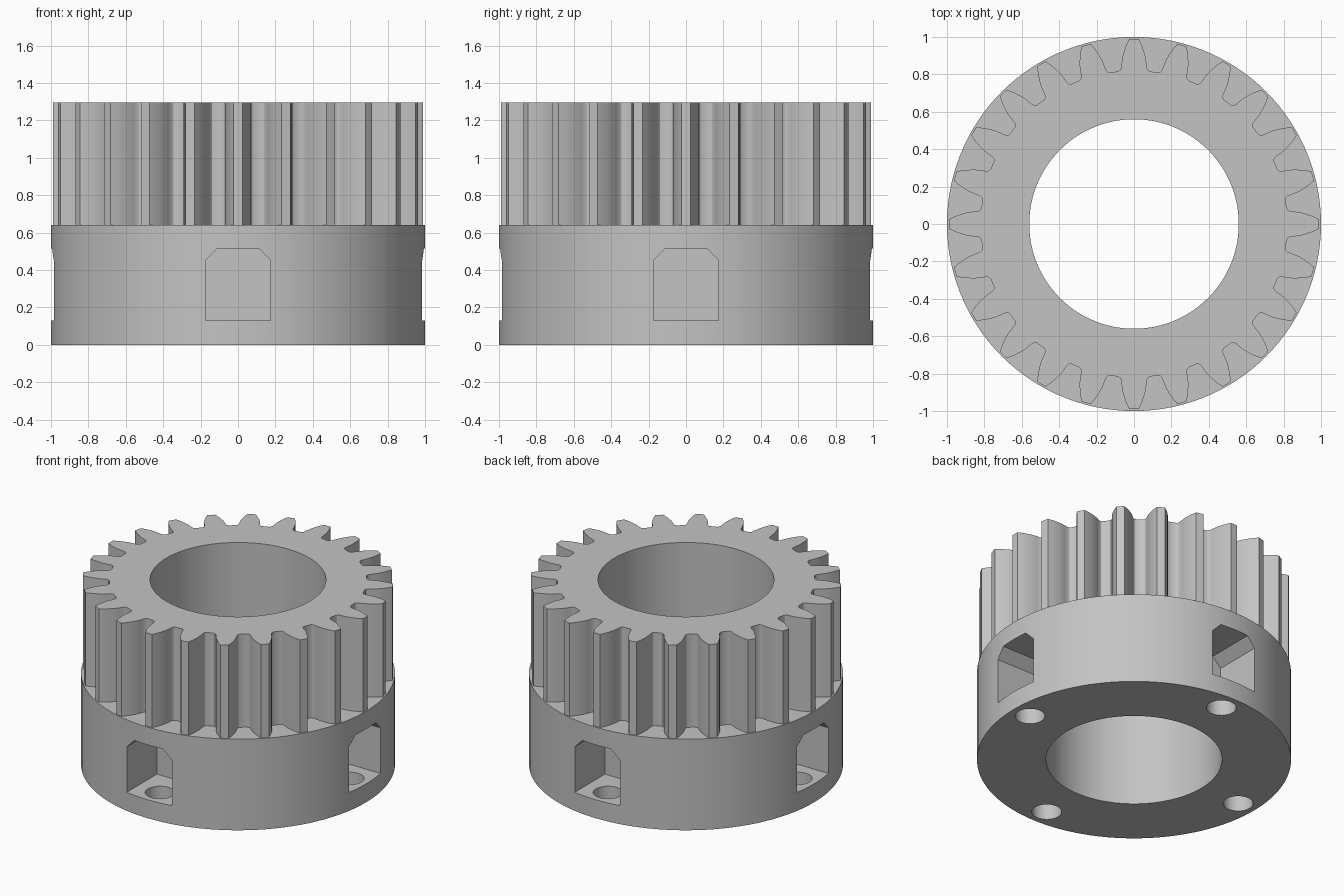
import bpy
import bmesh
from math import cos, sin, pi, radians
from mathutils import Matrix, Vector

BORE, SPLIT, TOP = 0.56, 0.64, 1.295
TEETH = 24
SIDES = 4

cube = bpy.data.objects.get("Cube")
if cube:
    bpy.data.objects.remove(cube, do_unlink=True)

grey = bpy.data.materials.new("plain grey")
grey.use_nodes = True
colour = (0.55, 0.55, 0.55, 1)
grey.diffuse_color = colour
grey.node_tree.nodes["Principled BSDF"].inputs["Base Color"].default_value = colour


def circle(radius, count, cx=0, cy=0):
    return [(cx + radius * cos(2 * pi * i / count), cy + radius * sin(2 * pi * i / count))
            for i in range(count)]


def prism(name, outline, low, high, matrix=Matrix()):
    """Extrude a closed 2D outline along local z."""
    bm = bmesh.new()
    face = bm.faces.new([bm.verts.new((x, y, low)) for x, y in outline])
    made = bmesh.ops.extrude_face_region(bm, geom=[face])["geom"]
    verts = [v for v in made if isinstance(v, bmesh.types.BMVert)]
    bmesh.ops.translate(bm, verts=verts, vec=Vector((0, 0, high - low)))
    bmesh.ops.recalc_face_normals(bm, faces=bm.faces)
    bm.transform(matrix)
    mesh = bpy.data.meshes.new(name)
    bm.to_mesh(mesh)
    bm.free()
    mesh.materials.append(grey)
    obj = bpy.data.objects.new(name, mesh)
    bpy.context.collection.objects.link(obj)
    return obj


def cut(target, cutters):
    """Subtract each cutter, then remove it."""
    bpy.context.view_layer.objects.active = target
    for cutter in cutters:
        mod = target.modifiers.new("cut", 'BOOLEAN')
        mod.operation = 'DIFFERENCE'
        mod.solver = 'EXACT'
        mod.object = cutter
        bpy.ops.object.modifier_apply(modifier=mod.name)
        bpy.data.objects.remove(cutter, do_unlink=True)


def smooth(obj):
    bpy.ops.object.select_all(action='DESELECT')
    obj.select_set(True)
    bpy.context.view_layer.objects.active = obj
    bpy.ops.object.shade_smooth_by_angle(angle=radians(28))


# Base collar with the central bore
collar = prism("base_collar", circle(1, 120), 0, SPLIT)
cutters = [prism("bore_cutter", circle(BORE, 96), -0.1, SPLIT + 0.1)]

# Four chamfered side pockets, each with a round hole through its floor
half = [(0.175, 0.13), (0.175, 0.45), (0.11, 0.515)]
pocket = half + [(-x, z) for x, z in reversed(half)]
for i in range(SIDES):
    turn = Matrix.Rotation(2 * pi * i / SIDES, 4, 'Z')
    stand = Matrix.Rotation(pi / 2, 4, 'X')
    cutters.append(prism("pocket_cutter", pocket, 0.65, 1.1, turn @ stand))
    cutters.append(prism("hole_cutter", circle(0.095, 32, 0, -0.865), -0.1, 0.2, turn))
cut(collar, cutters)
smooth(collar)

# Toothed ring: one tooth side, mirrored and repeated around the axis
flank = [(0.085, 0.816), (0.075, 0.822), (0.068, 0.835), (0.066, 0.86), (0.062, 0.89),
         (0.054, 0.92), (0.042, 0.955), (0.025, 0.99)]
tooth = flank + [(-x, y) for x, y in reversed(flank)]
outline = []
for i in range(TEETH):
    a = 2 * pi * i / TEETH
    outline += [(x * cos(a) - y * sin(a), x * sin(a) + y * cos(a)) for x, y in tooth]
gear = prism("toothed_ring", outline, SPLIT, TOP)
cut(gear, [prism("bore_cutter", circle(BORE, 96), SPLIT - 0.1, TOP + 0.1)])
smooth(gear)
